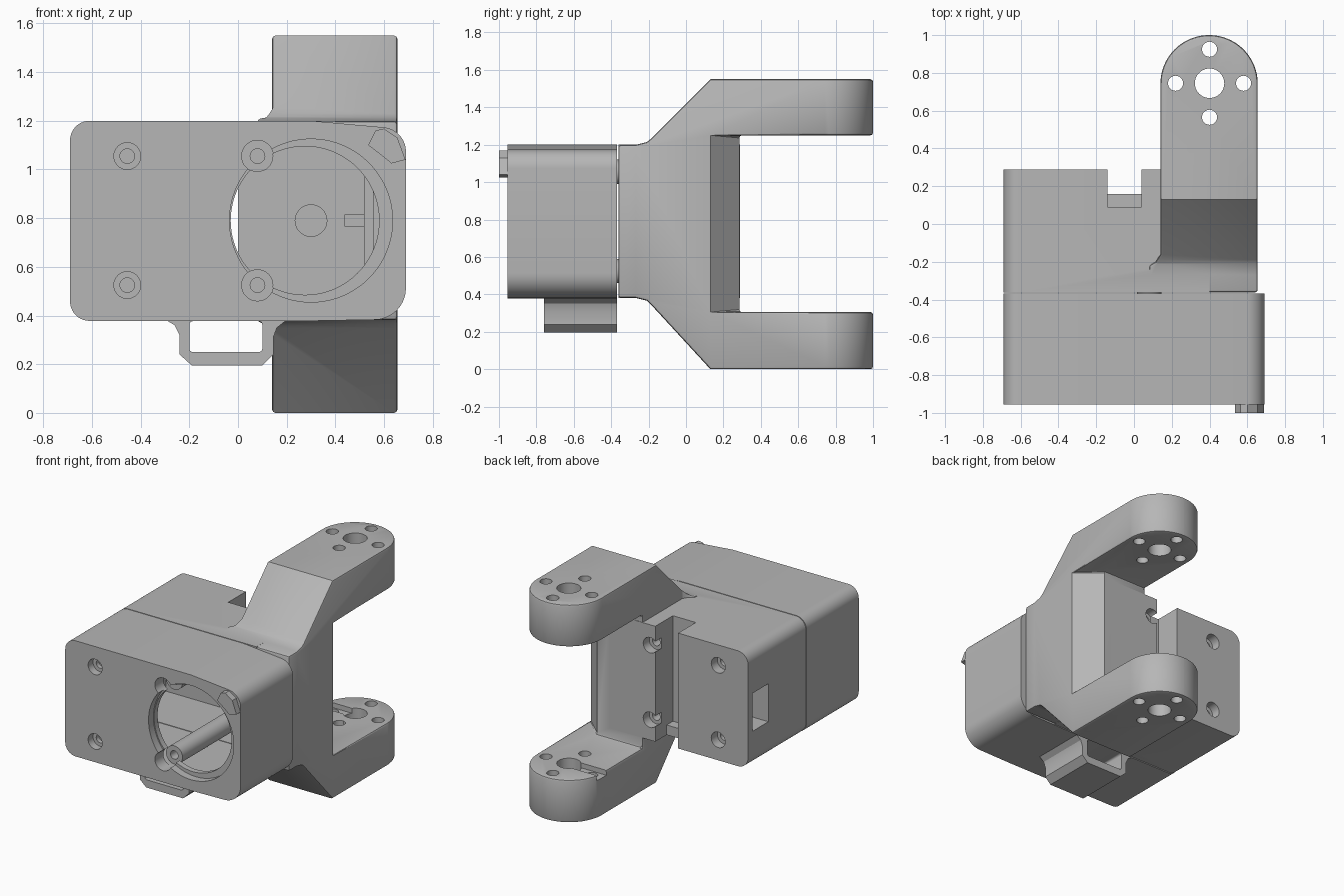
import bpy
import bmesh
import math
from mathutils import Vector

if "Cube" in bpy.data.objects:
    bpy.data.objects.remove(bpy.data.objects["Cube"], do_unlink=True)

grey = bpy.data.materials.new("light grey plastic")
grey.use_nodes = True
grey.diffuse_color = (0.47, 0.47, 0.47, 1)
grey.node_tree.nodes["Principled BSDF"].inputs["Base Color"].default_value = (0.47, 0.47, 0.47, 1)


def prism(name, outline, axis, lo, hi):
    """Extrude a 2D outline along one axis."""
    place = {"X": lambda a, b, t: (t, a, b),
             "Y": lambda a, b, t: (a, t, b),
             "Z": lambda a, b, t: (a, b, t)}[axis]
    bm = bmesh.new()
    face = bm.faces.new([bm.verts.new(place(a, b, lo)) for a, b in outline])
    side = bmesh.ops.extrude_face_region(bm, geom=[face])
    moved = [v for v in side["geom"] if isinstance(v, bmesh.types.BMVert)]
    bmesh.ops.translate(bm, verts=moved, vec=place(0, 0, hi - lo))
    bmesh.ops.recalc_face_normals(bm, faces=bm.faces)
    mesh = bpy.data.meshes.new(name)
    bm.to_mesh(mesh)
    bm.free()
    obj = bpy.data.objects.new(name, mesh)
    bpy.context.scene.collection.objects.link(obj)
    return obj


def rect(a0, a1, b0, b1):
    return [(a0, b0), (a1, b0), (a1, b1), (a0, b1)]


def circle(a, b, r, n=40):
    return [(a + r * math.cos(math.tau * i / n), b + r * math.sin(math.tau * i / n))
            for i in range(n)]


def rounded(corners, steps=10):
    """Outline from (a, b, radius) corners."""
    points = []
    for i, (a, b, r) in enumerate(corners):
        c = Vector((a, b))
        if r == 0:
            points.append((a, b))
            continue
        u = (Vector(corners[i - 1][:2]) - c).normalized()
        v = (Vector(corners[(i + 1) % len(corners)][:2]) - c).normalized()
        half = u.angle(v) / 2
        centre = c + (u + v).normalized() * r / math.sin(half)
        start = (u * r / math.tan(half)) + c - centre
        end = (v * r / math.tan(half)) + c - centre
        ang = start.angle(end)
        for k in range(steps + 1):
            t = k / steps
            p = (start * math.sin((1 - t) * ang) + end * math.sin(t * ang)) / math.sin(ang)
            points.append(tuple(centre + p))
    return points


def bake(obj):
    """Apply every modifier on the object."""
    graph = bpy.context.evaluated_depsgraph_get()
    mesh = bpy.data.meshes.new_from_object(obj.evaluated_get(graph))
    obj.modifiers.clear()
    obj.data = mesh


def combine(obj, tool, operation="DIFFERENCE"):
    mod = obj.modifiers.new("combine", "BOOLEAN")
    mod.operation, mod.object, mod.solver = operation, tool, "EXACT"
    bake(obj)
    bpy.data.objects.remove(tool, do_unlink=True)


def cut(obj, outline, axis, lo, hi):
    combine(obj, prism("cutter", outline, axis, lo, hi))


SCREW_Z = (0.525, 1.055)
LEFT, POST = -0.455, 0.08

# Fork: side profile trimmed by a round-ended footprint
fork = prism("fork", [
    (-0.362, 0.381), (-0.27, 0.381), (-0.21, 0.366), (-0.19, 0.348), (0.13, 0), (1.1, 0),
    (1.1, 1.55), (0.13, 1.55), (-0.19, 1.23), (-0.21, 1.214), (-0.27, 1.199), (-0.362, 1.199)],
    "X", 0, 0.8)
footprint = rounded([(0.655, -0.5, 0), (0.655, 1, 0.257), (0.14, 1, 0.257),
                     (0.14, -0.16, 0), (0.115, -0.2, 0), (0.08, -0.22, 0), (0.08, -0.5, 0)], 20)
combine(fork, prism("trim", footprint, "Z", -0.2, 1.8), "INTERSECT")

# Gap between the arms, with the slanted web corner
cut(fork, [(0.8, -0.015), (0.5, 0.285), (0, 0.285), (0, 1.2), (0.8, 1.2)], "Z", 0.305, 1.25)
bevel = fork.modifiers.new("soft edges", "BEVEL")
bevel.width, bevel.segments = 0.014, 2
bevel.limit_method, bevel.angle_limit = "ANGLE", math.radians(55)
bevel.use_clamp_overlap = False
bake(fork)

# Pivot and screw holes through both arms
cut(fork, circle(0.4, 0.745, 0.078), "Z", -0.2, 1.8)
for dx, dy in ((0.18, 0), (-0.18, 0), (0, 0.18), (0, -0.18)):
    cut(fork, circle(0.4 + dx, 0.745 + dy, 0.04, 24), "Z", -0.2, 1.8)
cut(fork, rect(0.1, 0.4, 0.695, 0.795), "Z", 0.27, 0.4)

# Rear housing, joined with the fork
rear = prism("rear_housing_and_fork", rounded([
    (-0.69, 0.38, 0.08), (0.4, 0.38, 0), (0.4, 1.2, 0), (-0.69, 1.2, 0.08)]),
    "Y", -0.362, 0.288)
combine(rear, fork, "UNION")
cut(rear, rect(-0.6, 0.58, 0.46, 1.12), "Y", -0.5, 0.05)

# Cable slot at the back and the opening into the cavity
cut(rear, rect(-0.14, 0.04, 0.16, 0.4), "Z", 0.2, 1.4)
cut(rear, rect(-0.14, 0.04, 0.09, 0.2), "Z", 0.45, 1.4)
cut(rear, rect(-0.12, 0, 0.5, 1.08), "Y", 0, 0.12)

# Side window and cavity floor details
cut(rear, rect(0.06, 0.24, 0.63, 0.9), "X", -0.8, -0.52)
cut(rear, circle(0.3, 0.79, 0.065), "Y", 0, 0.09)
cut(rear, rect(0.52, 0.555, 0.5, 1.08), "Y", 0, 0.08)
cut(rear, rect(0.44, 0.52, 0.765, 0.815), "Y", 0, 0.07)

# Rear screw recesses
for x in (LEFT, POST):
    for z in SCREW_Z:
        cut(rear, circle(x, z, 0.055, 24), "Y", 0.22, 0.4)
        cut(rear, circle(x, z, 0.03, 24), "Y", 0.14, 0.3)

# Front housing with cavity
front = prism("front_housing", rounded([
    (-0.69, 0.378, 0.08), (0.3, 0.378, 0), (0.69, 0.385, 0.13),
    (0.69, 1.165, 0.1), (0.3, 1.2, 0), (-0.69, 1.2, 0.08)]), "Y", -0.955, -0.368)
cut(front, rect(-0.6, 0.58, 0.46, 1.12), "Y", -0.86, -0.2)

# Round front opening with an inner ledge
cut(front, circle(0.3, 0.79, 0.335, 80), "Y", -1.1, -0.9)
cut(front, circle(0.275, 0.79, 0.305, 80), "Y", -1, -0.8)
for z in SCREW_Z:
    cut(front, circle(POST, z, 0.065, 32), "Y", -1.1, -0.84)
    cut(front, circle(LEFT, z, 0.055, 32), "Y", -1.1, -0.9)
    cut(front, circle(LEFT, z, 0.03, 24), "Y", -1, -0.87)

# Screw posts inside the cavity
posts = []
for name, z in zip(("lower_screw_post", "upper_screw_post"), SCREW_Z):
    post = prism(name, circle(POST, z, 0.065, 32), "Y", -0.83, 0.06)
    cut(post, circle(POST, z, 0.03, 24), "Y", -1, -0.7)
    posts.append(post)

# Corner tab on the front
tab = prism("corner_tab", [(0.535, 1.1), (0.565, 1.16), (0.6, 1.168), (0.655, 1.13),
                           (0.688, 1.04), (0.63, 1.025), (0.6, 1.05)], "Y", -1, -0.95)

# Cable guide loop under the front housing
loop = prism("cable_guide", [
    (-0.31, 0.39), (-0.26, 0.36), (-0.24, 0.32), (-0.24, 0.24), (-0.19, 0.195), (0.1, 0.195),
    (0.145, 0.24), (0.145, 0.31), (0.16, 0.35), (0.21, 0.39)], "Y", -0.76, -0.37)
cut(loop, rounded([(-0.2, 0.25, 0.015), (0.1, 0.25, 0.015),
                   (0.1, 0.377, 0.015), (-0.2, 0.377, 0.015)], 4), "Y", -1, 0)

# Material and shading
bpy.ops.object.select_all(action="DESELECT")
for obj in [rear, front, tab, loop] + posts:
    obj.data.materials.clear()
    obj.data.materials.append(grey)
    obj.select_set(True)
    bpy.context.view_layer.objects.active = obj
bpy.ops.object.shade_smooth_by_angle(angle=math.radians(30))
